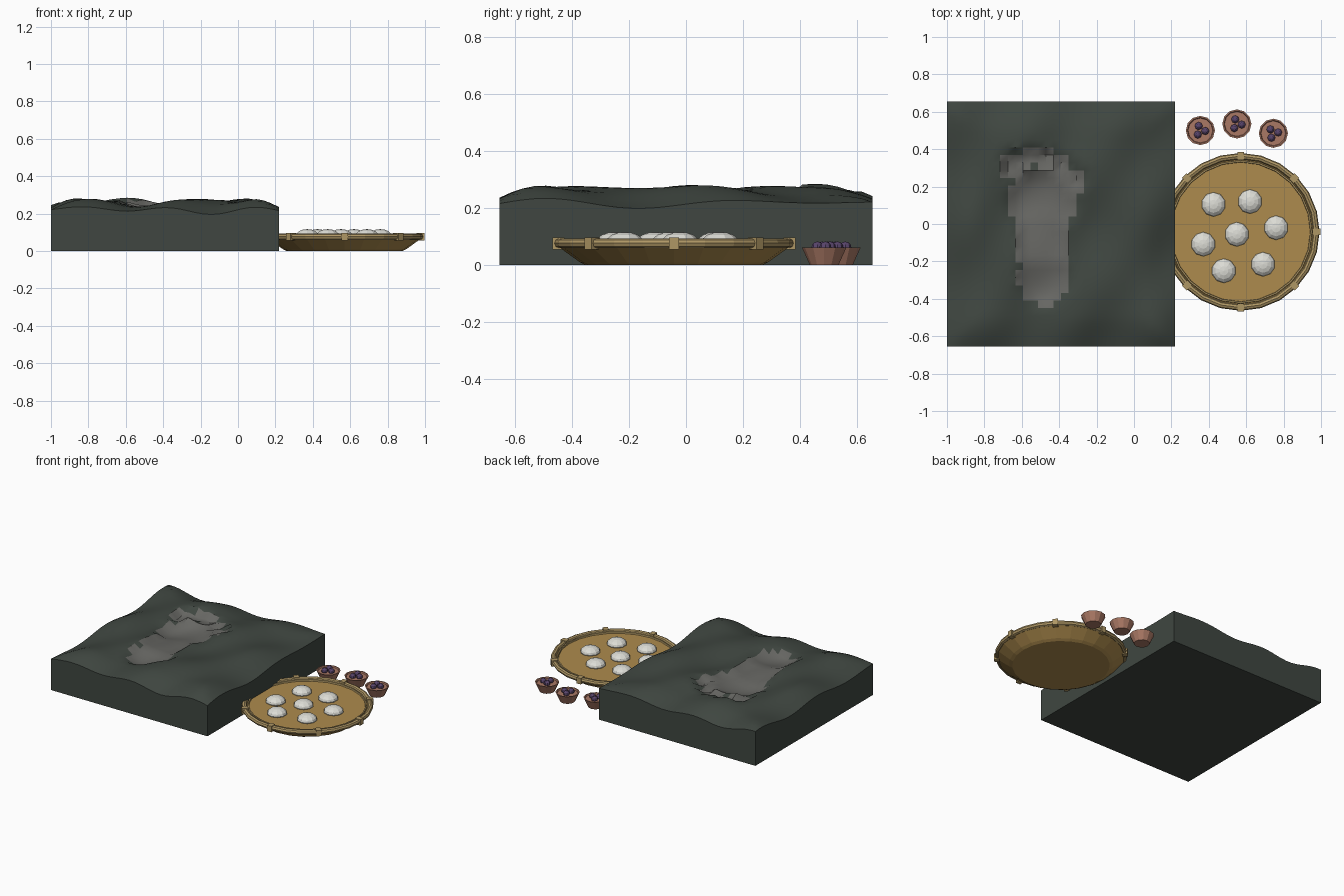
import bpy, bmesh, math, random
from mathutils import Vector

if "Cube" in bpy.data.objects:
    bpy.data.objects.remove(bpy.data.objects["Cube"])
random.seed(4)

def mat(name, c):
    m = bpy.data.materials.new(name)
    m.diffuse_color = (*c, 1)
    m.use_nodes = True
    m.node_tree.nodes["Principled BSDF"].inputs["Base Color"].default_value = m.diffuse_color
    return m

STONE = mat("dark stone", (0.050, 0.062, 0.052))
PRINT = mat("worn grey stone", (0.135, 0.135, 0.125))
WICKER = mat("golden wicker", (0.42, 0.26, 0.075))
RIM = mat("pale cane rim", (0.43, 0.31, 0.13))
RICE = mat("rice white", (0.72, 0.72, 0.67))
CLAY = mat("terracotta", (0.40, 0.19, 0.13))
BERRY = mat("purple berry", (0.10, 0.06, 0.15))

def finish(bm, name, *mats):
    bmesh.ops.recalc_face_normals(bm, faces=bm.faces)
    me = bpy.data.meshes.new(name)
    bm.to_mesh(me)
    bm.free()
    for m in mats:
        me.materials.append(m)
    ob = bpy.data.objects.new(name, me)
    bpy.context.collection.objects.link(ob)
    return ob

def lathe(name, profile, n, loc, m, closed=False):
    """Revolve (radius, z) points; open profiles are capped at both ends."""
    bm = bmesh.new()
    rings = [[bm.verts.new((loc[0] + r * math.cos(2 * math.pi * i / n),
                            loc[1] + r * math.sin(2 * math.pi * i / n), loc[2] + z))
              for i in range(n)] for r, z in profile]
    pairs = list(zip(rings, rings[1:])) + ([(rings[-1], rings[0])] if closed else [])
    for a, b in pairs:
        for i in range(n):
            j = (i + 1) % n
            bm.faces.new((a[i], a[j], b[j], b[i]))
    if not closed:
        bm.faces.new(rings[0])
        bm.faces.new(rings[-1])
    return finish(bm, name, m)

def ball(name, loc, scale, seg, rings, m):
    bm = bmesh.new()
    bmesh.ops.create_uvsphere(bm, u_segments=seg, v_segments=rings, radius=1)
    for v in bm.verts:
        v.co = Vector(loc) + Vector(a * b for a, b in zip(v.co, scale))
    return finish(bm, name, m)

# Stone slab: rippled top with a pressed footprint
X0, X1, Y0, Y1, NX, NY = -1.0, 0.22, -0.655, 0.655, 30, 32
SOLE = [(-.49, .12, .19, .18), (-.49, -.08, .14, .24), (-.48, -.29, .145, .15)]
TOES = [(-.655, .31, .06, .08), (-.565, .355, .055, .06), (-.475, .35, .055, .055),
        (-.385, .31, .05, .06), (-.31, .24, .05, .065)]

def press(x, y):
    d = 0
    for group, depth in ((SOLE, .05), (TOES, .045)):
        for cx, cy, rx, ry in group:
            q = ((x - cx) / rx) ** 2 + ((y - cy) / ry) ** 2
            d = max(d, depth * math.sqrt(max(0, 1 - q)))
    return d

def top(x, y):
    edge = min(x - X0, X1 - x, y - Y0, Y1 - y)
    fall = max(0, 1 - edge / 0.16) ** 1.5
    z = (0.262 + 0.012 * math.sin(13 * x - 9 * y + 1) + 0.008 * math.sin(5 * x + 11 * y)
         + 0.006 * math.sin(15 * x + 3 * y + 2))
    return z - 0.042 * fall - press(x, y)

bm = bmesh.new()
g = []
for i in range(NX + 1):
    x = X0 + (X1 - X0) * i / NX
    row = []
    for j in range(NY + 1):
        y = Y0 + (Y1 - Y0) * j / NY
        row.append(bm.verts.new((x, y, top(x, y))))
    g.append(row)
for i in range(NX):
    for j in range(NY):
        f = bm.faces.new((g[i][j], g[i + 1][j], g[i + 1][j + 1], g[i][j + 1]))
        c = f.calc_center_median()
        f.material_index = int(press(c.x, c.y) > 0.008)
# Slab walls and underside
loop = ([r[0] for r in g] + g[-1][1:] + [r[-1] for r in g[-2::-1]] + g[0][-2:0:-1])
low = [bm.verts.new((v.co.x, v.co.y, 0)) for v in loop]
for k in range(len(loop)):
    n = (k + 1) % len(loop)
    bm.faces.new((loop[k], low[k], low[n], loop[n]))
bm.faces.new(low)
slab = finish(bm, "stone_slab", STONE, PRINT)
for p in slab.data.polygons:
    p.use_smooth = True
slab.data.set_sharp_from_angle(angle=math.radians(35))

# Round tray: flared body, cane rim and lashings
C = (0.57, -0.042, 0)
lathe("tray_body", [(0.31, 0), (0.33, 0.01), (0.405, 0.064), (0.405, 0.075), (0.385, 0.075)], 24, C, WICKER)
lathe("tray_rim", [(0.405 + 0.017 * math.cos(a), 0.077 + 0.017 * math.sin(a))
                   for a in (k * math.pi / 4 for k in range(8))], 24, C, RIM, True)
lathe("tray_inner_hoop", [(0.372, 0.074), (0.384, 0.074), (0.382, 0.085), (0.374, 0.085)], 24, C, RIM, True)
for k in range(8):
    a = k * math.pi / 4
    bm = bmesh.new()
    bmesh.ops.create_cube(bm, size=1)
    for v in bm.verts:
        r, t = 0.405 + v.co.x * 0.042, v.co.y * 0.035
        v.co = (C[0] + r * math.cos(a) - t * math.sin(a),
                C[1] + r * math.sin(a) + t * math.cos(a), 0.076 + v.co.z * 0.042)
    finish(bm, f"rim_lashing_{k}", RIM)

# Rice balls on the tray
for k, (x, y) in enumerate([(.425, .105), (.62, .12), (.76, -.02), (.55, -.055),
                            (.37, -.108), (.48, -.25), (.69, -.215)]):
    ball(f"rice_ball_{k}", (x, y, 0.08), (0.065, 0.065, 0.037), 10, 8, RICE)

# Clay cups, each with three berries
for k, (x, y) in enumerate([(.355, .50), (.55, .535), (.745, .485)]):
    lathe(f"clay_cup_{k}", [(0.05, 0), (0.078, 0.062), (0.07, 0.062), (0.066, 0.054)], 12, (x, y, 0), CLAY)
    for b in range(3):
        a = b * 2 * math.pi / 3 + random.uniform(-.2, .2)
        ball(f"berry_{k}_{b}", (x + 0.026 * math.cos(a), y + 0.026 * math.sin(a), 0.062),
             (0.021, 0.021, 0.021), 8, 6, BERRY)
